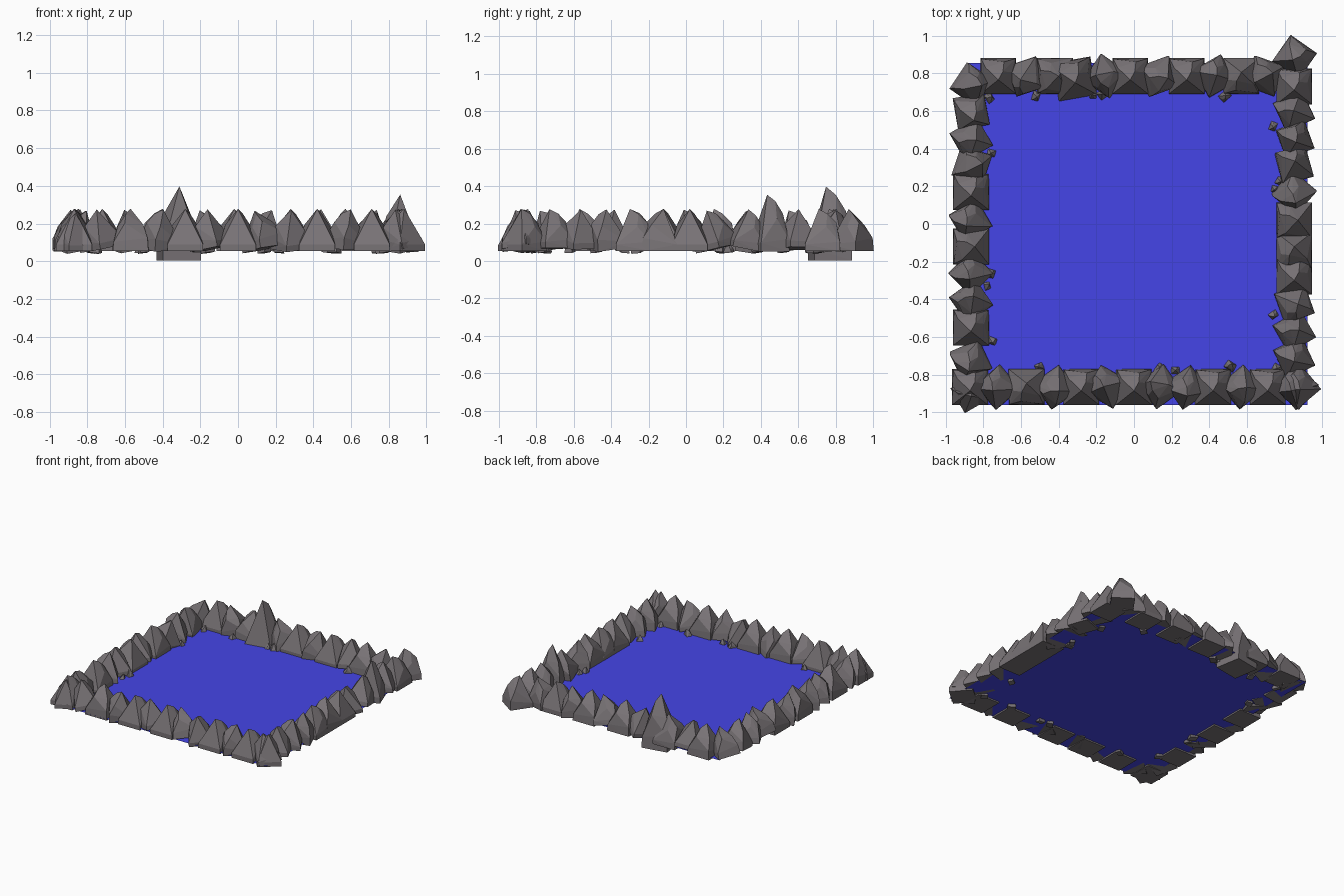
import bpy, bmesh, math, random
from mathutils import Matrix, Vector

if "Cube" in bpy.data.objects:
    bpy.data.objects.remove(bpy.data.objects["Cube"])

random.seed(4)

def material(name, rgb):
    m = bpy.data.materials.new(name)
    m.diffuse_color = (*rgb, 1)
    m.use_nodes = True
    m.node_tree.nodes["Principled BSDF"].inputs["Base Color"].default_value = m.diffuse_color
    return m

STONE = material("grey stone", (0.19, 0.172, 0.182))
WATER = material("blue water", (0.06, 0.06, 0.8))

# One faceted boulder: square foot, uneven shoulders, off-centre peak (0.19 wide, 0.22 high)
BOULDER = [(-.095, -.095, 0), (.095, -.095, 0), (.095, .095, 0), (-.095, .095, 0),
           (-.095, -.095, .035), (.095, -.095, .035), (.09, .092, .05), (-.09, .09, .07),
           (.07, .02, .13), (-.068, .045, .14), (.03, .075, .15),
           (0, -.02, .225), (.025, .025, .2)]

def add_rock(bm, loc, angle=0, scale=(1, 1, 1), tilt=(0, 0)):
    mat = (Matrix.Translation(loc) @ Matrix.Rotation(math.radians(angle), 4, 'Z')
           @ Matrix.Rotation(math.radians(tilt[0]), 4, 'X')
           @ Matrix.Rotation(math.radians(tilt[1]), 4, 'Y') @ Matrix.Diagonal((*scale, 1)))
    verts = [bm.verts.new(mat @ Vector(p)) for p in BOULDER]
    bmesh.ops.convex_hull(bm, input=verts)
    junk = [v for v in verts if v.is_valid and not v.link_faces]
    bmesh.ops.delete(bm, geom=junk, context='VERTS')

def finish(bm, name, mat):
    bmesh.ops.recalc_face_normals(bm, faces=bm.faces)
    me = bpy.data.meshes.new(name)
    bm.to_mesh(me)
    bm.free()
    me.materials.append(mat)
    ob = bpy.data.objects.new(name, me)
    bpy.context.collection.objects.link(ob)
    return ob

# Water sheet
bm = bmesh.new()
bm.faces.new([bm.verts.new((x, y, .065)) for x, y in
              ((-.89, -.96), (.92, -.96), (.92, .855), (-.89, .855))])
finish(bm, "water", WATER)

# Boulder rows: position along the row, then turn about z (right-angle turns stand flat)
ROWS = {
    "front_rocks": ('x', -.865, [(-.87, 0), (-.72, 40), (-.57, 180), (-.42, 125), (-.28, 0), (-.14, 60),
                                 (0, 0), (.14, 215), (.28, 35), (.42, 0), (.57, 130), (.71, 0), (.865, 50)]),
    "back_rocks": ('x', .785, [(-.72, 0), (-.57, 200), (-.42, 90), (-.15, 235), (-.02, 0),
                               (.13, 110), (.28, 0), (.43, 30), (.57, 180), (.69, 70)]),
    "left_rocks": ('y', -.865, [(-.72, 25), (-.55, 0), (-.41, 125), (-.26, 45), (-.12, 90), (.02, 30),
                                (.17, 0), (.31, 70), (.45, 120), (.6, 10), (.74, 55)]),
    "right_rocks": ('y', .85, [(-.71, 25), (-.57, 120), (-.42, 200), (-.28, 0), (-.14, 180), (.02, 90),
                               (.17, 50), (.31, 15), (.6, 115), (.73, 0)]),
}
for name, (axis, side, rocks) in ROWS.items():
    bm = bmesh.new()
    for pos, turn in rocks:
        x, y = (pos, side) if axis == 'x' else (side, pos)
        if turn % 90 == 0:
            add_rock(bm, (x, y, .053), turn)
        else:
            tilt = (random.uniform(-12, 12), random.uniform(-12, 12))
            add_rock(bm, (x, y, .067), turn, (.89, .89, .93), tilt)
    finish(bm, name, STONE)

# Corner boulder and taller boulders
for name, loc, turn, scale in (
        ("back_right_corner_rock", (.852, .885, .053), 325, (.9, .9, 1)),
        ("front_right_corner_rock", (.87, -.865, .053), 40, (.92, .92, 1)),
        ("front_left_corner_rock", (-.87, -.9, .053), 30, (.8, .8, .9)),
        ("tall_back_rock", (-.315, .77, .003), 10, (1.08, 1.08, 1.75)),
        ("tall_right_rock", (.855, .45, .05), 20, (.85, .85, 1.35))):
    bm = bmesh.new()
    add_rock(bm, loc, turn, scale)
    finish(bm, name, STONE)

# Pebbles along the inner shore
PEBBLES = [(-.77, .67), (-.52, .68), (-.22, .69), (-.16, .69), (.48, .68),
           (-.755, .38), (-.77, -.26), (-.78, -.33), (-.755, -.62),
           (.74, .52), (.755, .18), (.77, .23), (.74, -.48),
           (-.5, -.76), (.14, -.77), (.22, -.78), (.51, -.755), (.76, -.76)]
bm = bmesh.new()
for x, y in PEBBLES:
    s = random.uniform(.24, .34)
    add_rock(bm, (x, y, .045), random.uniform(0, 360), (s, s * .8, s),
             (random.uniform(-10, 10), random.uniform(-10, 10)))
finish(bm, "pebbles", STONE)
